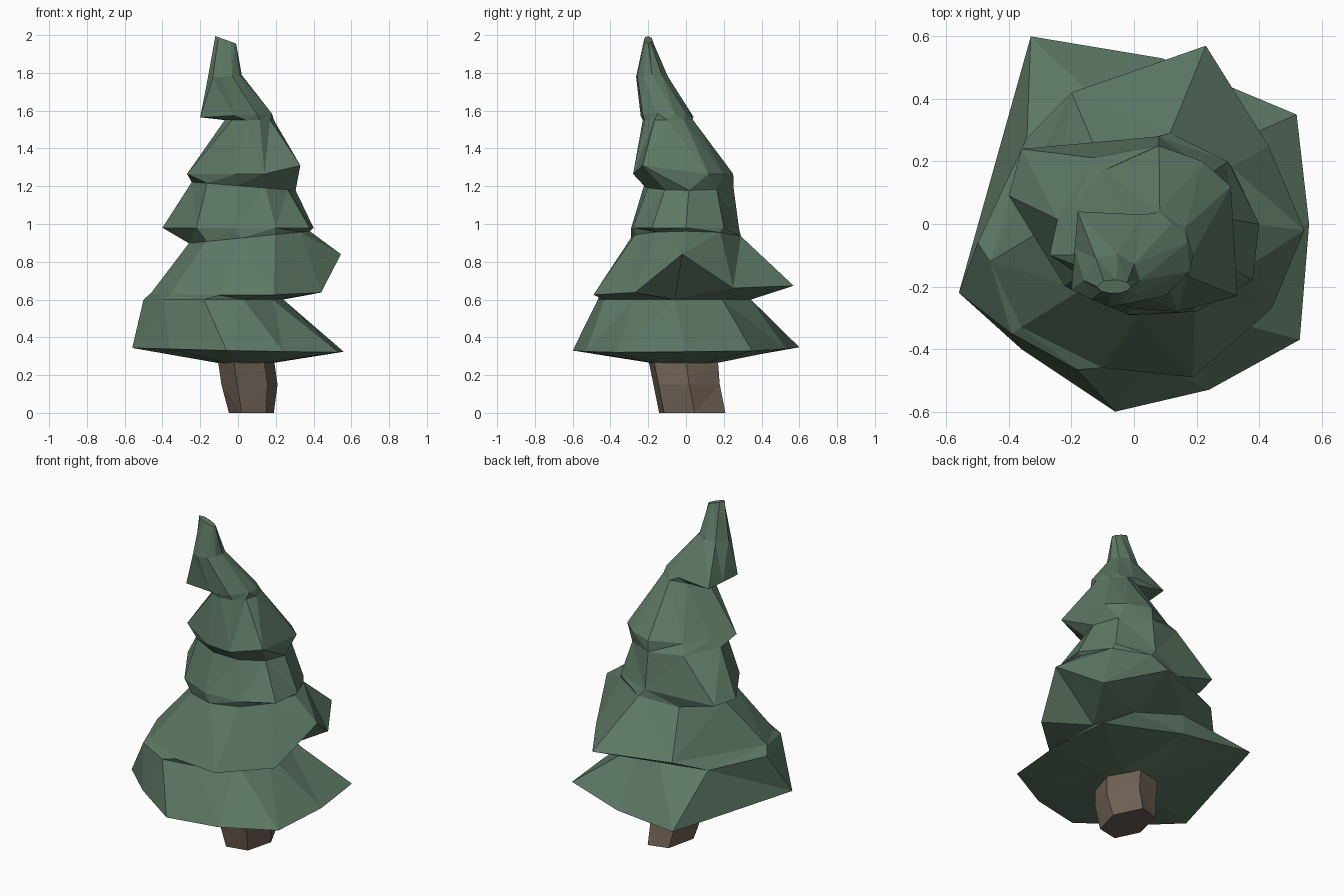
import bpy, bmesh, math

if "Cube" in bpy.data.objects:
    bpy.data.objects.remove(bpy.data.objects["Cube"])

ANGLES = [0, 38, 80, 125, 180, 225, 262, 295, 328]


def oval(cx, cy, z, rx, ry, sx=0.0, sy=0.0, angles=ANGLES):
    """Elliptic ring; sx and sy tilt it along x and y."""
    ring = []
    for a in angles:
        dx, dy = rx * math.cos(math.radians(a)), ry * math.sin(math.radians(a))
        ring.append((cx + dx, cy + dy, z + sx * dx + sy * dy))
    return ring


def rim(z, points, sx=0.0, sy=0.0):
    """Ragged branch tips in plan, lying in a tilted plane."""
    return [(x, y, z + sx * x + sy * y) for x, y in points]


def loft(name, rings, color):
    bm = bmesh.new()
    loops = [[bm.verts.new(p) for p in r] for r in rings]
    n = len(loops[0])
    for a, b in zip(loops, loops[1:]):
        for i in range(n):
            j = (i + 1) % n
            bm.faces.new((a[i], a[j], b[j], b[i]))
    bm.faces.new(loops[0][::-1])
    bm.faces.new(loops[-1])
    bmesh.ops.triangulate(bm, faces=bm.faces[:])
    bmesh.ops.recalc_face_normals(bm, faces=bm.faces[:])
    me = bpy.data.meshes.new(name)
    bm.to_mesh(me)
    bm.free()
    mat = bpy.data.materials.new(name + "_color")
    mat.diffuse_color = color
    mat.use_nodes = True
    mat.node_tree.nodes["Principled BSDF"].inputs["Base Color"].default_value = mat.diffuse_color
    me.materials.append(mat)
    ob = bpy.data.objects.new(name, me)
    bpy.context.collection.objects.link(ob)
    return ob


# Ragged rims of the five tiers, counter-clockwise from the right
tier1 = rim(.335, [(.56, 0), (.52, .35), (.09, .53), (-.33, .6), (-.56, -.22),
                   (-.36, -.4), (-.06, -.6), (.24, -.53), (.53, -.37)], sx=-.02, sy=.01)
tier2 = rim(.645, [(.51, 0), (.43, .25), (.23, .57), (-.2, .42), (-.46, -.12),
                   (-.36, -.33), (-.1, -.46), (.19, -.49), (.44, -.27)], sx=.01, sy=.045)
tier2[0] = (.545, -.02, .84)
tier3 = rim(.98, [(.40, 0), (.3, .2), (.08, .28), (-.36, .24), (-.40, .09),
                  (-.22, -.2), (-.02, -.29), (.2, -.28), (.38, -.18)])
tier4 = rim(1.265, [(.31, .12), (.22, .2), (.08, .25), (-.1, .17), (-.2, .04),
                    (-.27, -.1), (-.01, -.27), (.14, -.28), (.33, -.23)])
tier4[-1] = (.33, -.23, 1.31)
tier5 = rim(1.575, [(.17, -.06), (.12, .0), (.03, .03), (-.18, .04), (-.19, -.08),
                    (-.20, -.21), (-.02, -.24), (.1, -.23), (.18, -.15)], sx=.05)

# Foliage: rims joined by the narrower necks between them
loft("foliage", [
    oval(.04, -.01, .265, .15, .18),
    tier1,
    oval(-.13, -.06, .60, .37, .41),
    tier2,
    oval(.06, 0, .93, .32, .295, sx=.1),
    tier3,
    oval(.03, .015, 1.20, .275, .24, sx=-.08),
    tier4,
    oval(.06, -.095, 1.55, .13, .135),
    tier5,
    oval(-.07, -.18, 1.78, .09, .085, sx=.1),
    oval(-.065, -.20, 1.975, .055, .022, sx=-.36),
], (.11, .19, .13, 1))

# Trunk
six = [5, 70, 130, 190, 245, 310]
loft("trunk", [
    oval(.07, .03, 0, .12, .19, angles=six),
    oval(.06, .0, .15, .15, .19, angles=six),
    oval(.04, -.02, .29, .15, .20, angles=six),
], (.16, .12, .09, 1))
